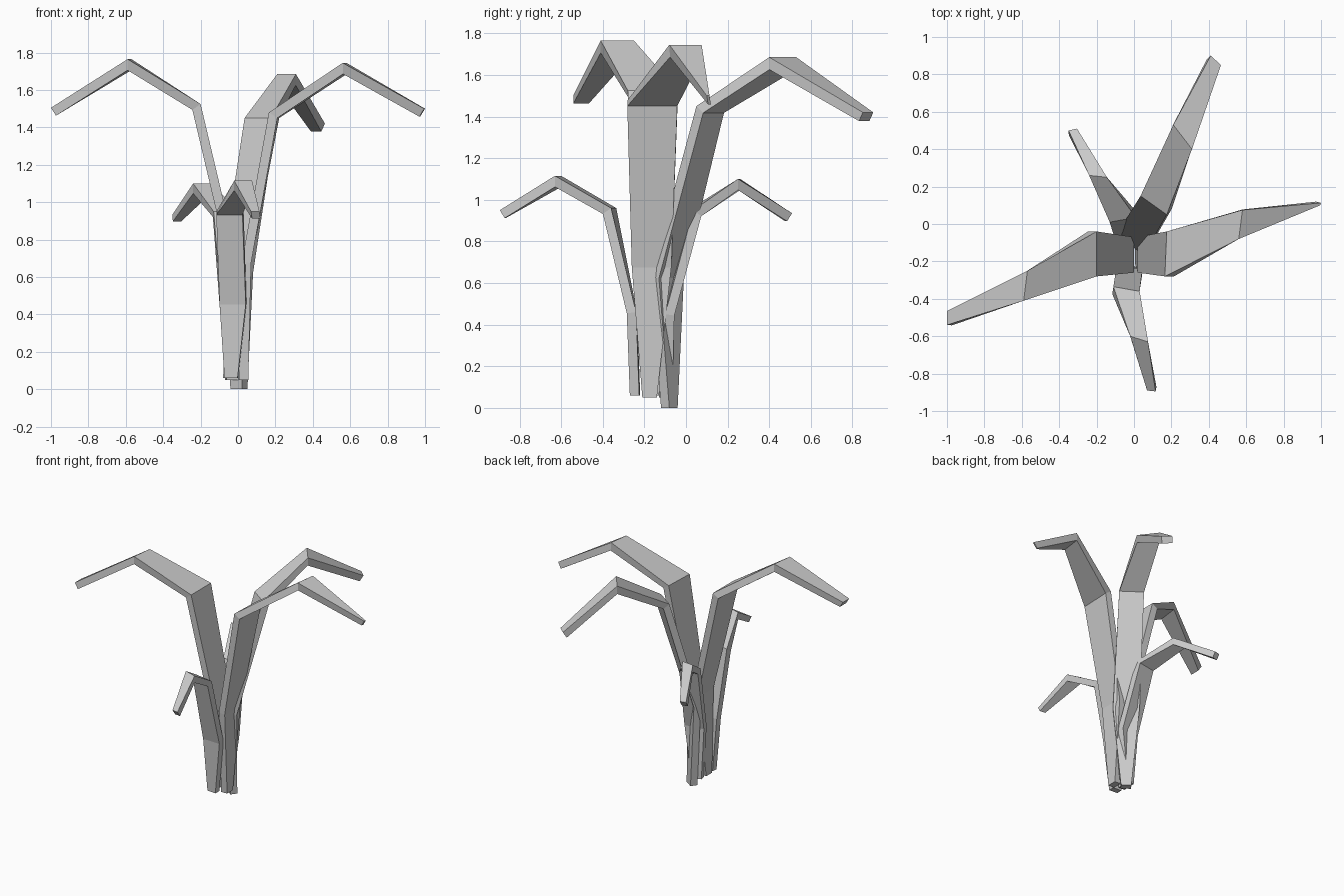
import bpy, bmesh
from mathutils import Vector


def leaf(name, thick, stations):
    """Bent blade: each station is (x1, y1, x2, y2, z) across its inner face."""
    left = [Vector((a, b, z)) for a, b, c, d, z in stations]
    right = [Vector((c, d, z)) for a, b, c, d, z in stations]
    mid = [(p + q) / 2 for p, q in zip(left, right)]
    n = len(stations)
    # normal of every segment, turned to the outer / lower side
    seg = []
    for i in range(n - 1):
        w = (right[i] - left[i]).normalized() + (right[i + 1] - left[i + 1]).normalized()
        seg.append(w.cross(mid[i + 1] - mid[i]).normalized())
    if seg[-1].z > 0:
        seg = [-s for s in seg]
    # mitred offsets keep the thickness even through the bends
    offsets = []
    for i in range(n):
        a, b = seg[max(i - 1, 0)], seg[min(i, n - 2)]
        m = (a + b).normalized()
        offsets.append(m * thick / m.dot(a))
    offsets[0].z = 0

    bm = bmesh.new()
    rings = [[bm.verts.new(p) for p in (l, r, r + o, l + o)]
             for l, r, o in zip(left, right, offsets)]
    for a, b in zip(rings, rings[1:]):
        for k in range(4):
            j = (k + 1) % 4
            bm.faces.new((a[k], a[j], b[j], b[k]))
    bm.faces.new(rings[0])
    bm.faces.new(rings[-1])
    bmesh.ops.recalc_face_normals(bm, faces=bm.faces)
    mesh = bpy.data.meshes.new(name)
    bm.to_mesh(mesh)
    bm.free()
    bpy.context.collection.objects.link(bpy.data.objects.new(name, mesh))


# tall leaves: base, lower bend, shoulder, crest, tip
leaf("right_tall_leaf", 0.05, [
    (0.005, -0.21, 0.005, -0.14, 0.05), (0.02, -0.26, 0.02, -0.07, 0.68),
    (0.165, -0.28, 0.175, -0.04, 1.48), (0.56, -0.08, 0.58, 0.075, 1.745),
    (0.995, 0.10, 1.0, 0.113, 1.50)])
leaf("left_tall_leaf", 0.05, [
    (-0.03, -0.20, -0.03, -0.13, 0.06), (0.0, -0.26, 0.0, -0.07, 0.68),
    (-0.20, -0.28, -0.20, -0.04, 1.525), (-0.59, -0.41, -0.57, -0.25, 1.765),
    (-1.0, -0.54, -1.0, -0.465, 1.505)])
leaf("back_tall_leaf", 0.05, [
    (-0.04, -0.08, 0.02, -0.12, 0.0), (-0.09, -0.05, 0.05, -0.17, 0.63),
    (0.035, 0.15, 0.175, 0.05, 1.45), (0.21, 0.53, 0.31, 0.40, 1.685),
    (0.41, 0.90, 0.465, 0.85, 1.42)])

# short leaves
leaf("front_short_leaf", 0.045, [
    (-0.07, -0.22, 0.0, -0.225, 0.06), (-0.095, -0.235, 0.045, -0.24, 0.46),
    (-0.11, -0.335, 0.03, -0.36, 0.96), (-0.02, -0.60, 0.075, -0.63, 1.115),
    (0.07, -0.89, 0.115, -0.895, 0.95)])
leaf("back_short_leaf", 0.045, [
    (-0.06, -0.13, 0.01, -0.11, 0.05), (-0.09, -0.12, 0.06, -0.10, 0.45),
    (-0.13, 0.01, 0.01, 0.035, 0.95), (-0.24, 0.26, -0.145, 0.25, 1.10),
    (-0.35, 0.50, -0.305, 0.51, 0.935)])
